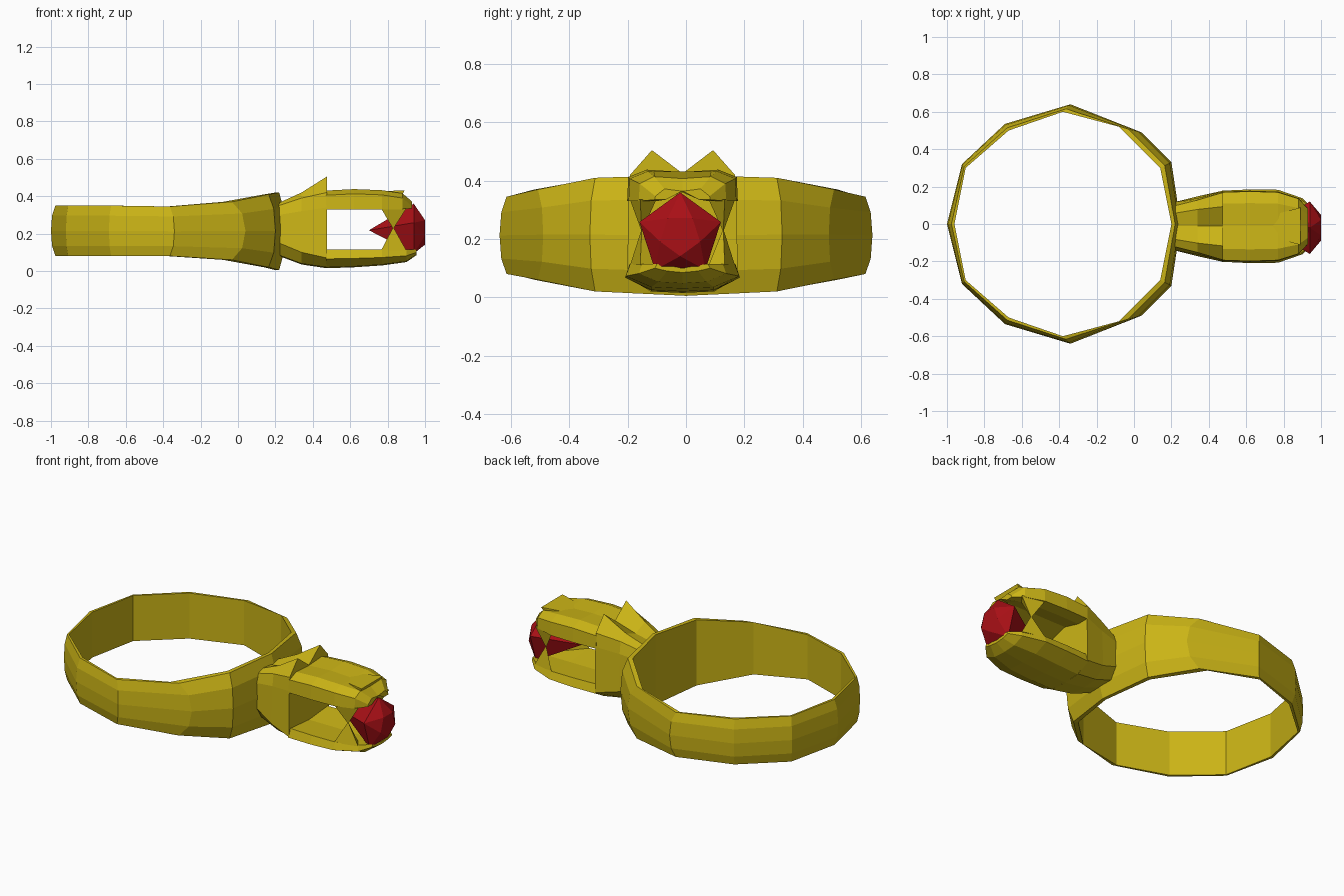
import bpy, bmesh, math
from mathutils import Vector

if "Cube" in bpy.data.objects:
    bpy.data.objects.remove(bpy.data.objects["Cube"], do_unlink=True)

MID = -0.012  # y of the head's centre line


def material(name, rgb):
    m = bpy.data.materials.new(name)
    m.use_nodes = True
    m.diffuse_color = (*rgb, 1)
    bsdf = m.node_tree.nodes["Principled BSDF"]
    bsdf.inputs["Base Color"].default_value = (*rgb, 1)
    bsdf.inputs["Roughness"].default_value = 0.5
    return m


gold = material("gold", (0.6, 0.46, 0.008))
ruby = material("ruby_red", (0.4, 0.005, 0.008))


def finish(bm, name, mat):
    bmesh.ops.recalc_face_normals(bm, faces=bm.faces)
    me = bpy.data.meshes.new(name)
    bm.to_mesh(me)
    bm.free()
    me.materials.append(mat)
    ob = bpy.data.objects.new(name, me)
    bpy.context.collection.objects.link(ob)
    return ob


def loft(name, sections, mat, loop=False):
    """Skin closed sections, capping the ends or closing into a loop."""
    bm = bmesh.new()
    rows = [[bm.verts.new(p) for p in s] for s in sections]
    n = len(rows[0])
    pairs = list(zip(rows, rows[1:])) + ([(rows[-1], rows[0])] if loop else [])
    for a, b in pairs:
        for i in range(n):
            j = (i + 1) % n
            bm.faces.new((a[i], a[j], b[j], b[i]))
    if not loop:
        bm.faces.new(rows[0])
        bm.faces.new(rows[-1])
    return finish(bm, name, mat)


def hull(name, points, mat):
    bm = bmesh.new()
    for p in points:
        bm.verts.new(p)
    bmesh.ops.convex_hull(bm, input=bm.verts)
    return finish(bm, name, mat)


def mirrored(x, half):
    """Full section from a half profile of (y, z), ends on the centre line."""
    right = [(x, MID + y, z) for y, z in half]
    left = [(x, MID - y, z) for y, z in half[-2:0:-1]]
    return right + left


# Finger band: inner xy, outer xy, bottom and top for each station
stations = [
    (-.96, 0, -1, 0, .08, .35),
    (-.90, .30, -.92, .32, .08, .35),
    (-.67, .50, -.69, .535, .08, .35),
    (-.38, .60, -.34, .64, .08, .345),
    (-.08, .52, .04, .49, .06, .37),
    (.14, .30, .20, .33, .02, .41),
    (.20, 0, .25, 0, .005, .42),
]


def band_section(ix, iy, ox, oy, z0, z1, side):
    ex, ey = ix + (ox - ix) * .4, iy + (oy - iy) * .4
    rise = (z1 - z0) * .2
    fx, fy = ix + (ox - ix) * .85, iy + (oy - iy) * .85
    pts = [(ix, iy, z0), (ix, iy, z1), (ex, ey, z1), (fx, fy, z1 - rise),
           (ox, oy, (z0 + z1) / 2), (fx, fy, z0 + rise), (ex, ey, z0)]
    return [(x, side * y, z) for x, y, z in pts]


ring = [band_section(*s, 1) for s in stations]
ring += [band_section(*s, -1) for s in stations[-2:0:-1]]
loft("finger_band", ring, gold, loop=True)

# Back of the head, rising into two pointed ears
loft("head_back", [
    mirrored(.22, [(0, .08), (.09, .085), (.13, .15), (.13, .30), (.11, .35), (.07, .365), (0, .36)]),
    mirrored(.34, [(0, .035), (.10, .04), (.16, .10), (.15, .32), (.14, .39), (.09, .42), (0, .385)]),
    mirrored(.475, [(0, .015), (.11, .02), (.19, .07), (.185, .34), (.18, .42), (.105, .505), (0, .425)]),
], gold)


# Jaws around the open mouth
def upper(x, w, z0, z1):
    return mirrored(x, [(0, z0 + .03), (w * .6, z0), (w, z0), (w * .98, z1 - .025),
                        (w * .65, z1), (0, z1 - .008)])


def lower(x, w, z0, z1):
    return mirrored(x, [(0, z0), (w * .55, z0 + .005), (w, z0 * .5 + z1 * .5),
                        (w * .92, z1), (0, z1 - .015)])


loft("upper_jaw", [upper(.47, .185, .33, .43), upper(.62, .19, .33, .438),
                   upper(.77, .185, .33, .432), upper(.88, .15, .33, .415),
                   upper(.93, .095, .335, .372)], gold)
loft("lower_jaw", [lower(.47, .19, .015, .115), lower(.62, .197, .02, .115),
                   lower(.77, .195, .03, .115), lower(.90, .15, .048, .115),
                   lower(.955, .095, .085, .115)], gold)

# Nose on the snout
hull("nose", [(x, MID + s * y, z) for s in (1, -1)
              for x, y, z in ((.74, .06, .425), (.89, .10, .432), (.875, .09, .40), (.74, .06, .40))], gold)

# Fangs gripping the stone, tip to tip at each side
for side, label in ((1, "left"), (-1, "right")):
    for root, tip, row in ((.335, .225, "upper"), (.11, .235, "lower")):
        base = ((.765, .18), (.90, .145), (.86, .09))
        pts = [(x, MID + side * y, root) for x, y in base]
        hull(f"{row}_{label}_fang", pts + [(.83, MID + side * .14, tip)], gold)

# Five-sided cut gem held in the mouth, point inward


def pentagon(x, r, turn):
    return [(x, -.02 + r * math.sin(a), .213 + r * math.cos(a))
            for a in (turn + i * math.tau / 5 for i in range(5))]


hull("gem", pentagon(1, .072, math.pi) + pentagon(.94, .147, 0) + [(.70, -.02, .218)], ruby)
